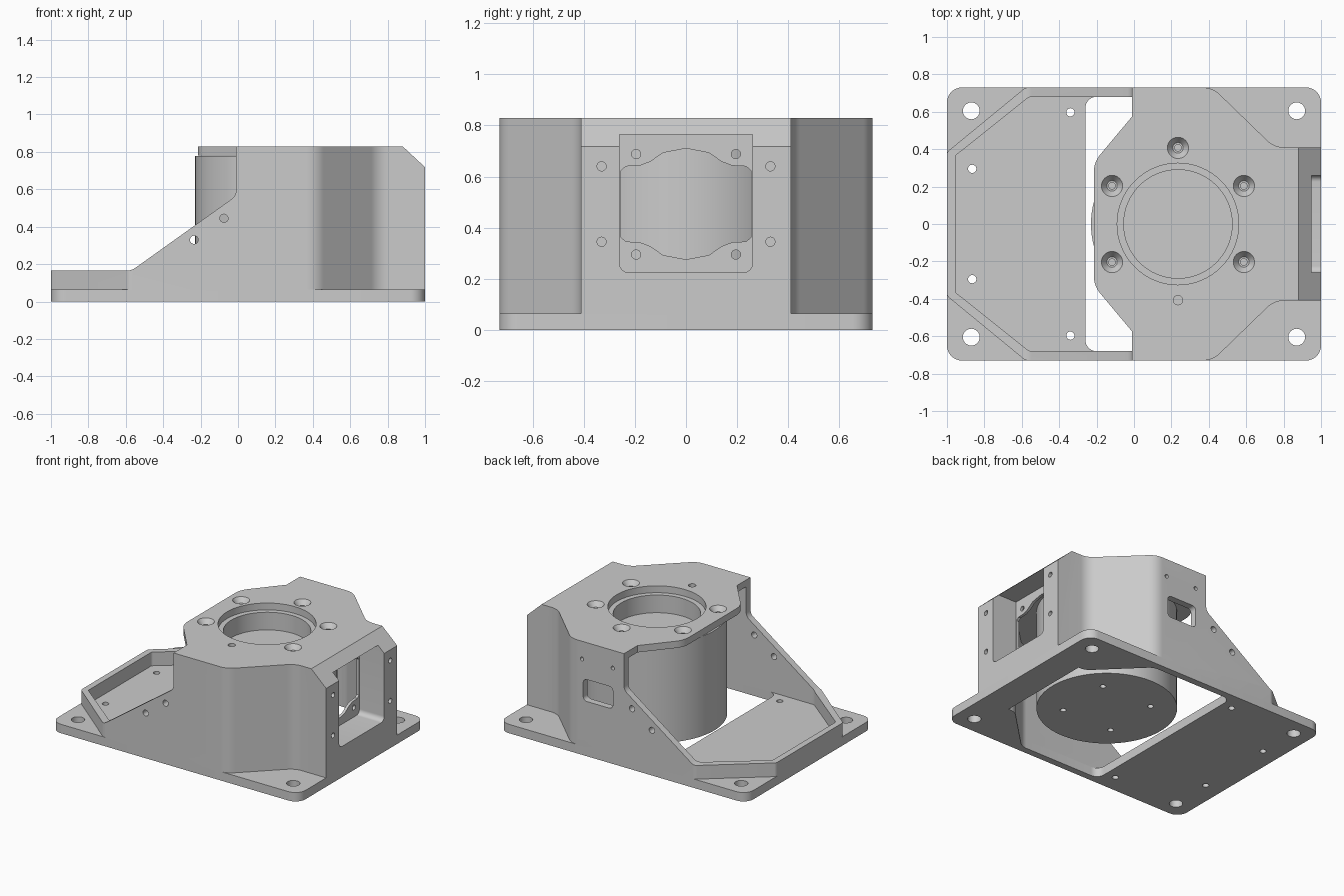
import bpy, bmesh, math
from mathutils import Vector

cube = bpy.data.objects.get("Cube")
if cube:
    bpy.data.objects.remove(cube, do_unlink=True)

grey = bpy.data.materials.new("light_grey")
grey.use_nodes = True
COLOUR = (0.6, 0.6, 0.6, 1)
grey.diffuse_color = COLOUR
grey.node_tree.nodes["Principled BSDF"].inputs["Base Color"].default_value = COLOUR


def fillet(points, steps=8):
    """Round each (x, y, radius) corner of a closed outline."""
    out = []
    n = len(points)
    for i, (x, y, r) in enumerate(points):
        p = Vector((x, y))
        if r == 0:
            out.append(p)
            continue
        a = (Vector(points[i - 1][:2]) - p).normalized()
        b = (Vector(points[(i + 1) % n][:2]) - p).normalized()
        half = math.acos(max(-1, min(1, a.dot(b)))) / 2
        centre = p + (a + b).normalized() * (r / math.sin(half))
        start = p + a * (r / math.tan(half)) - centre
        end = p + b * (r / math.tan(half)) - centre
        t0 = math.atan2(start.y, start.x)
        sweep = math.remainder(math.atan2(end.y, end.x) - t0, math.tau)
        for k in range(steps + 1):
            t = t0 + sweep * k / steps
            out.append(centre + Vector((math.cos(t), math.sin(t))) * r)
    return out


def mirrored(half):
    """Close a half outline by mirroring it over the second axis value 0."""
    return half + [(x, -y, r) for x, y, r in reversed(half)]


def circle(x, y, r, n=32):
    return [Vector((x + r * math.cos(t * math.tau / n), y + r * math.sin(t * math.tau / n)))
            for t in range(n)]


def prism(name, outline, low, high, axis="z", top_outline=None):
    place = {"z": lambda a, b, c: (a, b, c),
             "y": lambda a, b, c: (a, c, b),
             "x": lambda a, b, c: (c, a, b)}[axis]
    bm = bmesh.new()
    bottom = [bm.verts.new(place(p[0], p[1], low)) for p in outline]
    top = [bm.verts.new(place(p[0], p[1], high)) for p in (top_outline or outline)]
    bm.faces.new(bottom)
    bm.faces.new(top)
    for i in range(len(bottom)):
        bm.faces.new((bottom[i - 1], bottom[i], top[i], top[i - 1]))
    bmesh.ops.recalc_face_normals(bm, faces=bm.faces)
    mesh = bpy.data.meshes.new(name)
    bm.to_mesh(mesh)
    bm.free()
    mesh.materials.append(grey)
    obj = bpy.data.objects.new(name, mesh)
    bpy.context.collection.objects.link(obj)
    return obj


def solid_volume(mesh):
    """Volume of a closed mesh, or zero when it is open."""
    bm = bmesh.new()
    bm.from_mesh(mesh)
    closed = all(len(e.link_faces) == 2 for e in bm.edges)
    volume = bm.calc_volume() if closed else 0
    bm.free()
    return volume


def cut(target, tool):
    """Subtract the tool, keeping only a sound solid result."""
    tool.hide_render = True
    before = solid_volume(target.data)
    for solver in ("MANIFOLD", "EXACT"):
        mod = target.modifiers.new("cut", "BOOLEAN")
        mod.operation = "DIFFERENCE"
        mod.solver = solver
        mod.object = tool
        graph = bpy.context.evaluated_depsgraph_get()
        result = bpy.data.meshes.new_from_object(target.evaluated_get(graph))
        target.modifiers.remove(mod)
        if before * 0.15 < solid_volume(result) < before * 0.999999:
            target.data = result
            break
    bpy.data.objects.remove(tool, do_unlink=True)


def drill(target, a, b, r, low, high, axis="z"):
    cut(target, prism("drill", circle(a, b, r, 24), low, high, axis))


ROOF, TOP, BASE, RIM = 0.78, 0.83, 0.065, 0.165
MOTOR_X = 0.235

# Housing: full outline, trimmed by the side profile and hollowed from below
outer = mirrored([(-1, 0.385, 0.03), (-0.58, 0.73, 0.05), (0.42, 0.73, 0.13),
                  (0.75, 0.41, 0.13), (1, 0.41, 0)])
housing = prism("housing", fillet(outer), 0.06, TOP)
side_cut = fillet([(-1.2, RIM, 0), (-0.57, RIM, 0.08), (-0.01, 0.565, 0.06),
                   (-0.01, 1, 0), (-1.2, 1, 0)])
cut(housing, prism("side_cut", side_cut, -1, 1, "y"))
slope = [(0.88, TOP), (1.1, 0.625), (1.1, 1), (0.84, 1), (0.84, 0.868)]
cut(housing, prism("slope_cut", slope, -1, 1, "y"))
cavity_right = [(0.4, 0.68, 0.1), (0.725, 0.36, 0.1), (0.78, 0.36, 0)]
cavity = mirrored([(-0.955, 0.365, 0.02), (-0.56, 0.68, 0.04)] + cavity_right)
cut(housing, prism("cavity", fillet(cavity), -0.1, ROOF))

# Base plate with the opening below the motor
base = prism("base_plate", fillet(mirrored([(-1, 0.73, 0.08), (1, 0.73, 0.08)])), 0, BASE)
opening = mirrored([(-0.26, 0.68, 0.06)] + cavity_right)
cut(base, prism("opening", fillet(opening), -0.1, 0.2))

# Roof lip reaching over the open side
lip_outline = mirrored([(-0.215, 0.33, 0.15), (-0.01, 0.575, 0)])
lip = prism("roof_lip", fillet(lip_outline), ROOF, TOP)

# Window recess and the shaped port behind it
recess = fillet([(-0.26, 0.225, 0.035), (0.26, 0.225, 0.035), (0.26, 0.765, 0), (-0.26, 0.765, 0)])
cut(housing, prism("recess", recess, 0.8, 1.2, "x"))
quarter = [(0.255, 0.13), (0.235, 0.147), (0.18, 0.15), (0.14, 0.165), (0.09, 0.2), (0, 0.217)]
upper = quarter + [(-y, z) for y, z in reversed(quarter[:-1])]
port = [(y, 0.493 + z) for y, z in upper] + [(-y, 0.493 - z) for y, z in upper]
cut(housing, prism("port", port, 0.7, 0.9, "x"))

# Rounded slot and small holes in the back wall
slot = fillet([(0.08, 0.4, 0.03), (0.32, 0.4, 0.03), (0.32, 0.56, 0.03), (0.08, 0.56, 0.03)])
cut(housing, prism("slot", slot, 0.6, 0.8, "y"))
for x in (0.08, 0.33):
    drill(housing, x, 0.7, 0.014, 0.6, 0.8, "y")

# Mirrored holes: mounting, floor, side wall, window frame and port tabs
for s in (-1, 1):
    for x, y, r in ((-0.87, 0.605, 0.045), (0.87, 0.605, 0.045),
                    (-0.865, 0.295, 0.022), (-0.34, 0.597, 0.022)):
        drill(base, x, s * y, r, -0.1, 0.12)
    for x, z in ((-0.235, 0.33), (-0.075, 0.445)):
        drill(housing, x, z, 0.022, s * 0.705 - 0.1, s * 0.705 + 0.1, "y")
    for z in (0.345, 0.64):
        drill(housing, s * 0.33, z, 0.018, 0.9, 1.1, "x")
    for z in (0.295, 0.688):
        drill(housing, s * 0.195, z, 0.018, 0.7, 0.9, "x")

# Round mouth in the roof
for part in (housing, lip):
    cut(part, prism("mouth", circle(MOTOR_X, 0, 0.325, 64), 0.7, 0.9))

# Countersunk bolts around the mouth, with one plain hole
for k in range(6):
    t = math.radians(30 + 60 * k)
    x, y = MOTOR_X + 0.407 * math.cos(t), 0.407 * math.sin(t)
    part = lip if x < 0 else housing
    if k == 4:
        drill(part, x, y, 0.025, 0.7, 0.9)
    else:
        cut(part, prism("sink", circle(x, y, 0.028), 0.79, 0.84, "z", circle(x, y, 0.064)))
        prism("bolt", circle(x, y, 0.02, 16), 0.785, 0.8)

# Motor drum with a bore on top and screw holes underneath
motor = prism("motor", circle(MOTOR_X, 0, 0.465, 96), 0.05, ROOF - 0.001)
cut(motor, prism("bore", circle(MOTOR_X, 0, 0.29, 64), 0.65, 0.9))
for k in range(4):
    t = math.radians(45 + 90 * k)
    drill(motor, MOTOR_X + 0.29 * math.cos(t), 0.29 * math.sin(t), 0.02, -0.1, 0.1)

for obj in bpy.context.collection.objects:
    if obj.type == "MESH":
        bpy.ops.object.select_all(action="DESELECT")
        obj.select_set(True)
        bpy.context.view_layer.objects.active = obj
        bpy.ops.object.shade_smooth_by_angle(angle=math.radians(30))
